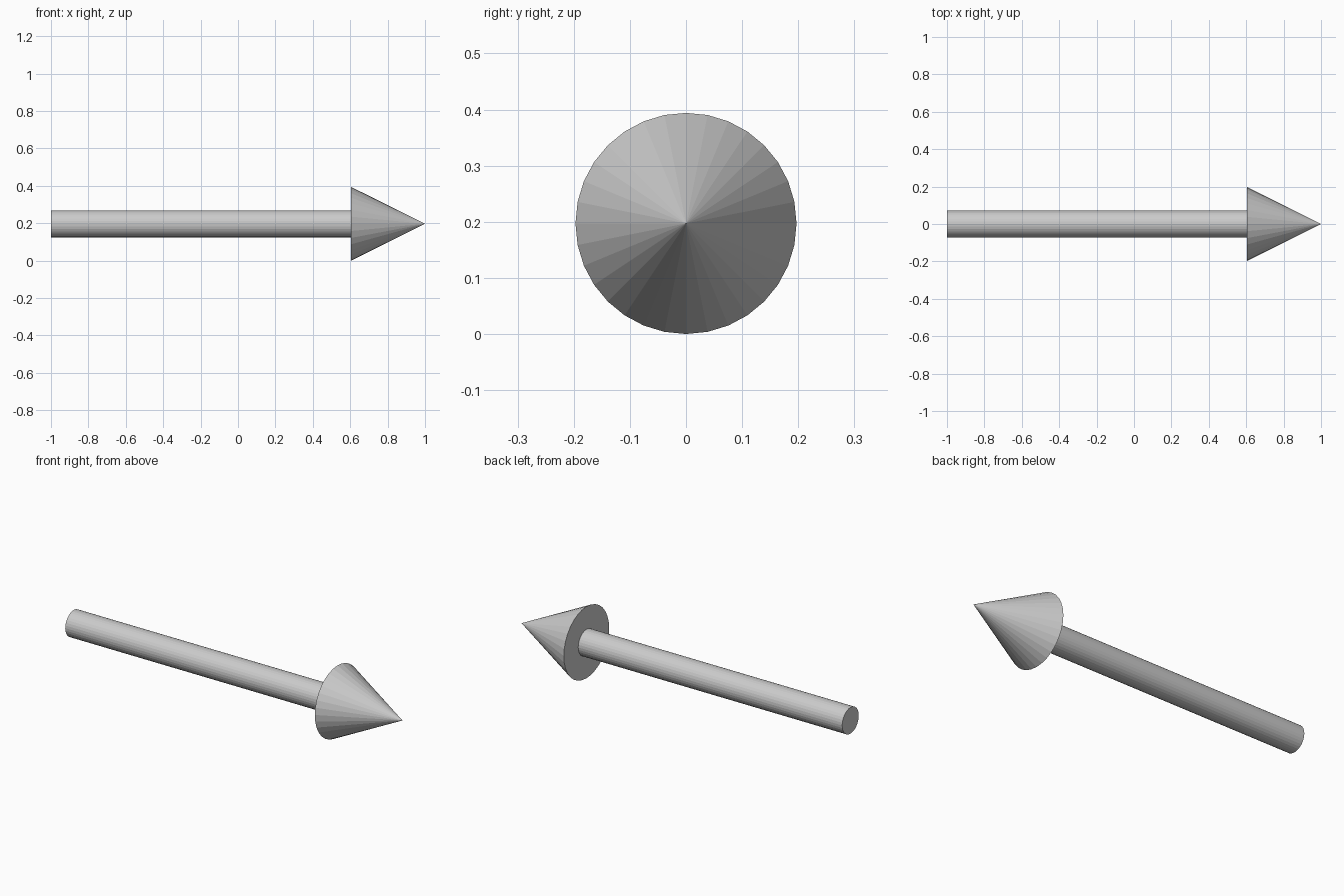
import bpy
from math import pi

if "Cube" in bpy.data.objects:
    bpy.data.objects.remove(bpy.data.objects["Cube"])

AXIS_Z = 0.197     # height of the arrow's centre line
HEAD_R = 0.197
SHAFT_R = 0.072
NECK_X = 0.605     # where shaft meets head
SIDES = 32


def lathe_along_x(name, x0, x1, r0, r1):
    """Flat-shaded cylinder or cone running from x0 to x1."""
    bpy.ops.mesh.primitive_cone_add(
        vertices=SIDES, radius1=r0, radius2=r1, depth=x1 - x0,
        location=((x0 + x1) / 2, 0, AXIS_Z), rotation=(0, pi / 2, 0))
    obj = bpy.context.object
    obj.name = name
    return obj


# Round shaft
lathe_along_x("arrow_shaft", -1.0, NECK_X, SHAFT_R, SHAFT_R)

# Pointed head
lathe_along_x("arrow_head", NECK_X, 1.0, HEAD_R, 0)
